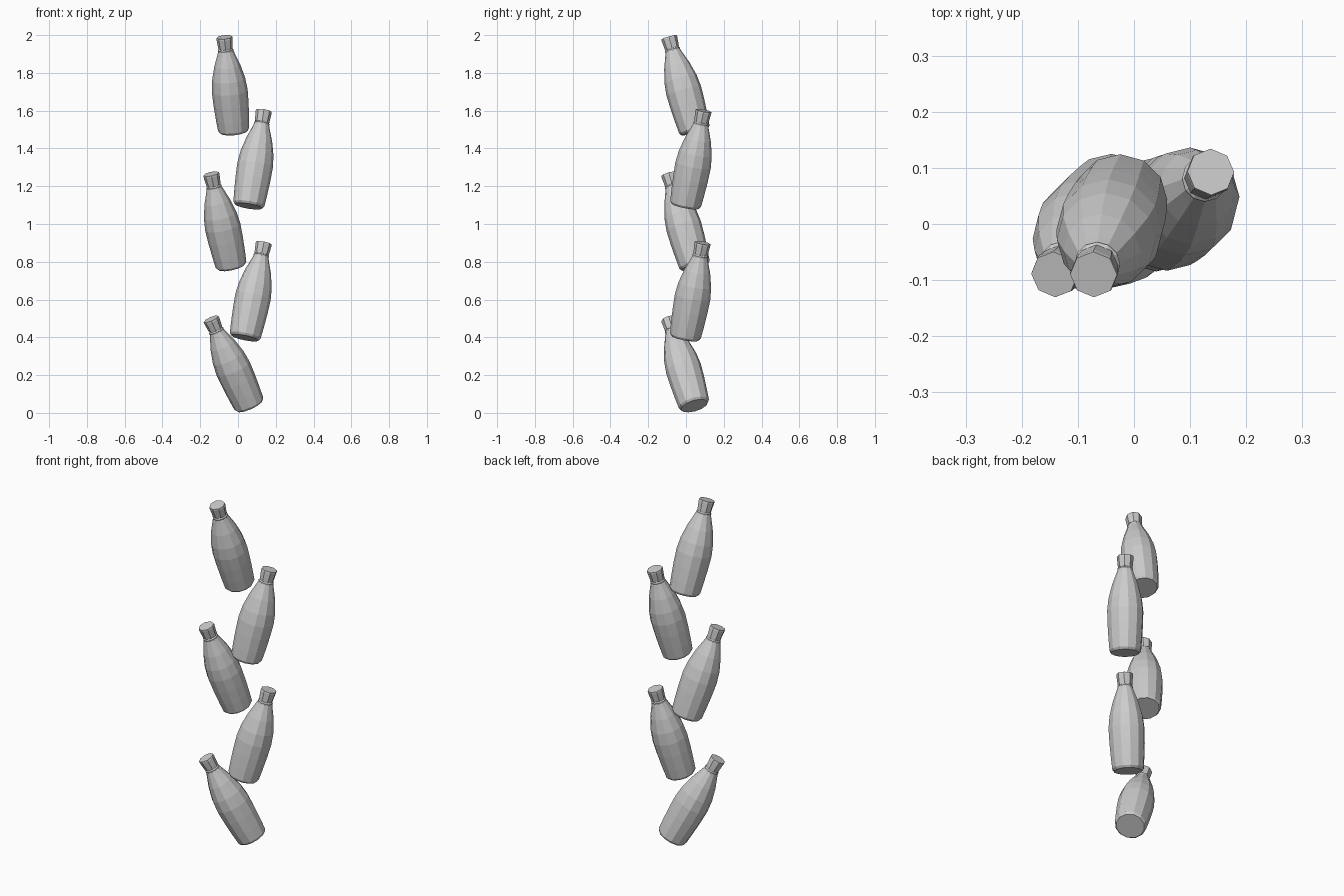
import bpy, bmesh, math
from mathutils import Vector, Matrix

if "Cube" in bpy.data.objects:
    bpy.data.objects.remove(bpy.data.objects["Cube"])


def lathe(name, profile, sides, placement):
    """Flat-faced solid of revolution around z, fan-capped at both ends."""
    bm = bmesh.new()
    rings = []
    for r, z in profile:
        rings.append([bm.verts.new((r * math.cos(2 * math.pi * i / sides),
                                    r * math.sin(2 * math.pi * i / sides), z))
                      for i in range(sides)])
    for a, b in zip(rings, rings[1:]):
        for i in range(sides):
            j = (i + 1) % sides
            bm.faces.new((a[i], a[j], b[j], b[i]))
    for ring, z in ((rings[0], profile[0][1]), (rings[-1], profile[-1][1])):
        centre = bm.verts.new((0, 0, z))
        for i in range(sides):
            bm.faces.new((centre, ring[i], ring[(i + 1) % sides]))
    bmesh.ops.recalc_face_normals(bm, faces=bm.faces)
    mesh = bpy.data.meshes.new(name)
    bm.to_mesh(mesh)
    bm.free()
    ob = bpy.data.objects.new(name, mesh)
    bpy.context.collection.objects.link(ob)
    ob.matrix_world = placement
    return ob


# (radius, height) profiles
BODY = [(0.074, 0.0), (0.083, 0.012), (0.088, 0.07), (0.093, 0.15), (0.095, 0.225),
        (0.088, 0.29), (0.069, 0.365), (0.047, 0.425), (0.040, 0.445),
        (0.041, 0.452), (0.036, 0.458), (0.035, 0.47)]
CAP = [(0.038, 0.459), (0.039, 0.468), (0.043, 0.512), (0.042, 0.521)]

# base centre and cap centre of each bottle, bottom to top
BOTTLES = [
    ((0.063, 0.045, 0.036), (-0.143, -0.09, 0.497)),
    ((0.036, -0.005, 0.398), (0.137, 0.088, 0.900)),
    ((-0.035, 0.048, 0.775), (-0.142, -0.09, 1.265)),
    ((0.055, -0.005, 1.090), (0.137, 0.093, 1.600)),
    ((-0.022, 0.048, 1.487), (-0.072, -0.09, 1.989)),
]

# stacked, leaning bottles
for n, (base, top) in enumerate(BOTTLES, 1):
    base, top = Vector(base), Vector(top)
    axis = (top - base).normalized()
    turn = Vector((0, 0, 1)).rotation_difference(axis).to_matrix().to_4x4()
    place = Matrix.Translation(top - axis * 0.521) @ turn
    lathe(f"bottle_body_{n}", BODY, 12, place)
    lathe(f"bottle_cap_{n}", CAP, 8, place)
